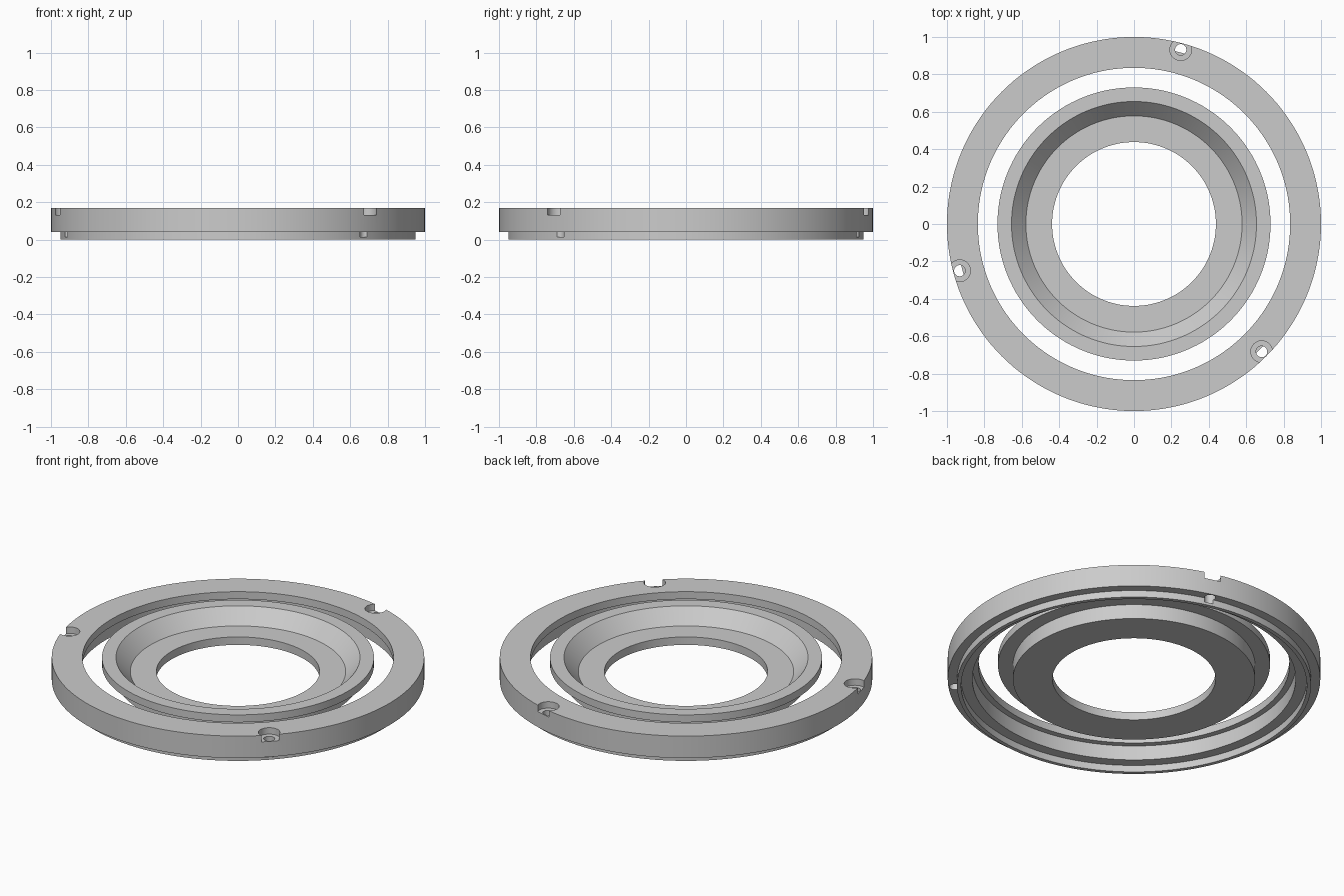
import bpy, bmesh
from math import radians, cos, sin, tau
from mathutils import Matrix, Vector

if "Cube" in bpy.data.objects:
    bpy.data.objects.remove(bpy.data.objects["Cube"])

SEGMENTS = 144

grey = bpy.data.materials.new("satin grey")
grey.use_nodes = True
grey.diffuse_color = (0.6, 0.6, 0.6, 1)
grey.node_tree.nodes["Principled BSDF"].inputs["Base Color"].default_value = (0.6, 0.6, 0.6, 1)


def new_object(name, bm):
    bmesh.ops.recalc_face_normals(bm, faces=bm.faces)
    mesh = bpy.data.meshes.new(name)
    bm.to_mesh(mesh)
    bm.free()
    mesh.materials.append(grey)
    obj = bpy.data.objects.new(name, mesh)
    bpy.context.collection.objects.link(obj)
    return obj


def turned_ring(name, profile):
    """Revolve a closed (radius, height) section around z."""
    bm = bmesh.new()
    loops = []
    for i in range(SEGMENTS):
        a = tau * i / SEGMENTS
        loops.append([bm.verts.new((r * cos(a), r * sin(a), z)) for r, z in profile])
    n = len(profile)
    for i in range(SEGMENTS):
        here, there = loops[i], loops[(i + 1) % SEGMENTS]
        for j in range(n):
            k = (j + 1) % n
            bm.faces.new((here[j], there[j], there[k], here[k]))
    return new_object(name, bm)


def bore_cutter(name, radius, low, high, angle):
    """Upright cylinder near the rim, used to drill a screw hole."""
    bm = bmesh.new()
    place = Vector((0.965 * cos(angle), 0.965 * sin(angle), (low + high) / 2))
    bmesh.ops.create_cone(bm, cap_ends=True, segments=32, radius1=radius, radius2=radius,
                          depth=high - low, matrix=Matrix.Translation(place))
    return new_object(name, bm)


def shade(obj):
    bpy.ops.object.select_all(action="DESELECT")
    obj.select_set(True)
    bpy.context.view_layer.objects.active = obj
    bpy.ops.object.shade_smooth_by_angle(angle=radians(25))


# Outer ring: stepped inside, with a thin locating lip underneath
outer_ring = turned_ring("outer_ring", [
    (0.835, 0.17), (1.0, 0.17), (1.0, 0.04), (0.95, 0.04), (0.95, 0.0),
    (0.928, 0.0), (0.928, 0.04), (0.868, 0.04), (0.868, 0.126), (0.835, 0.126)])

# Inner dish: flat floor, sloped inner wall and a flange on top
inner_dish = turned_ring("inner_dish", [
    (0.438, 0.04), (0.65, 0.04), (0.65, 0.126), (0.73, 0.126), (0.73, 0.17),
    (0.655, 0.17), (0.578, 0.087), (0.438, 0.087)])

# Three counterbored screw holes that break through the rim
for degrees in (75, 195, 315):
    for radius, low, high in ((0.058, 0.132, 0.25), (0.03, 0.015, 0.2)):
        cutter = bore_cutter("bore_cutter", radius, low, high, radians(degrees))
        cut = outer_ring.modifiers.new("screw hole", "BOOLEAN")
        cut.operation = "DIFFERENCE"
        cut.solver = "EXACT"
        cut.object = cutter
        bpy.context.view_layer.objects.active = outer_ring
        bpy.ops.object.modifier_apply(modifier=cut.name)
        bpy.data.objects.remove(cutter)

for part in (outer_ring, inner_dish):
    shade(part)
